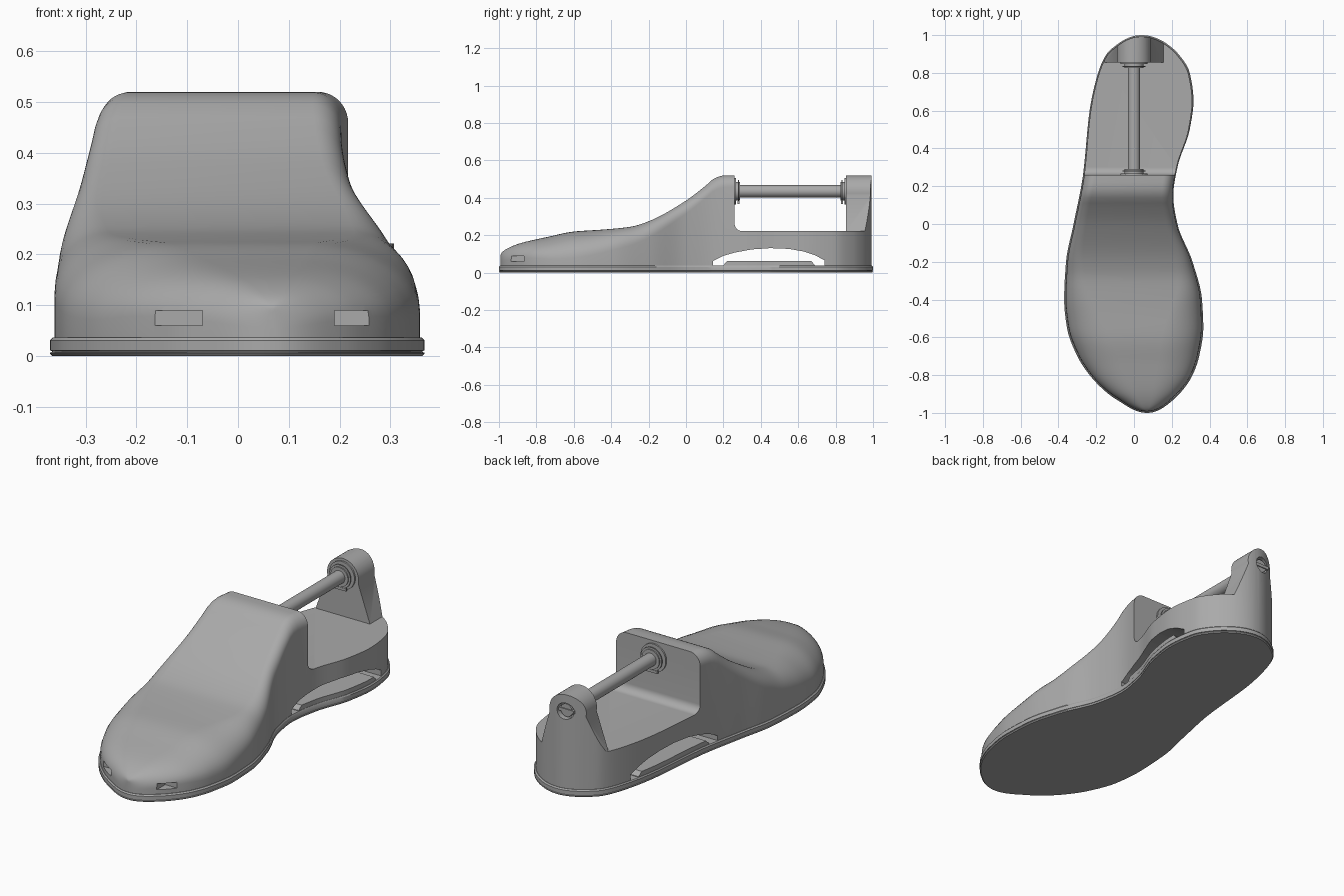
import bpy, bmesh, math

if "Cube" in bpy.data.objects:
    bpy.data.objects.remove(bpy.data.objects["Cube"], do_unlink=True)

# Single plain grey
grey = bpy.data.materials.new("plain_grey")
grey.use_nodes = True
colour = (0.4, 0.4, 0.4, 1)
grey.diffuse_color = colour
for node in grey.node_tree.nodes:
    if node.type == 'BSDF_PRINCIPLED':
        node.inputs["Base Color"].default_value = colour

# Position along the length -> value tables
LEFT = [(-1, .07), (-.95, -.06), (-.9, -.135), (-.8, -.235), (-.7, -.3), (-.55, -.355),
        (-.4, -.37), (-.2, -.36), (0, -.32), (.26, -.27), (.6, -.235), (.8, -.19),
        (.9, -.145), (.95, -.09), (1, .04)]
RIGHT = [(-1, .07), (-.95, .185), (-.9, .24), (-.8, .31), (-.7, .345), (-.55, .367),
         (-.4, .36), (-.2, .31), (0, .23), (.15, .208), (.3, .23), (.5, .295),
         (.65, .315), (.8, .295), (.9, .235), (.95, .18), (1, .04)]
HEIGHT = [(-1, .09), (-.97, .125), (-.9, .155), (-.75, .19), (-.6, .22), (-.45, .23),
          (-.3, .245), (-.2, .275), (0, .385), (.1, .46), (.16, .508), (.21, .52),
          (.4, .52), (1, .52)]
ROUND_X = [(-1, .85), (-.6, .6), (-.3, .3), (0, .22), (.3, .25), (.5, .01), (1, .01)]
ROUND_Z = [(-1, .04), (-.85, .09), (-.6, .14), (-.3, .1), (0, .07), (.3, .06), (.5, .003), (1, .003)]


def angle(y):
    return math.acos(max(-1, min(1, -y)))


def sample(table, t):
    """Smooth interpolation, parameterised by angle so the ends come out round."""
    ts = [angle(y) for y, v in table]
    vs = [v for y, v in table]
    n = len(ts)
    i = max(k for k in range(n - 1) if ts[k] <= t or k == 0)

    def slope(k):
        if k == 0 or k == n - 1:
            a, b = (0, 1) if k == 0 else (n - 2, n - 1)
            return (vs[b] - vs[a]) / (ts[b] - ts[a])
        d0 = (vs[k] - vs[k - 1]) / (ts[k] - ts[k - 1])
        d1 = (vs[k + 1] - vs[k]) / (ts[k + 1] - ts[k])
        return 0 if d0 * d1 <= 0 else 2 * d0 * d1 / (d0 + d1)

    h = ts[i + 1] - ts[i]
    u = (t - ts[i]) / h
    a = (1 + 2 * u) * (1 - u) ** 2
    b = u * (1 - u) ** 2
    c = u * u * (3 - 2 * u)
    d = u * u * (u - 1)
    return a * vs[i] + b * h * slope(i) + c * vs[i + 1] + d * h * slope(i + 1)


def make(name, bm, smooth=True):
    bmesh.ops.recalc_face_normals(bm, faces=bm.faces)
    mesh = bpy.data.meshes.new(name)
    bm.to_mesh(mesh)
    bm.free()
    mesh.materials.append(grey)
    ob = bpy.data.objects.new(name, mesh)
    bpy.context.collection.objects.link(ob)
    return ob


def activate(ob):
    bpy.ops.object.select_all(action='DESELECT')
    ob.select_set(True)
    bpy.context.view_layer.objects.active = ob


def soften(ob, degrees=30):
    activate(ob)
    bpy.ops.object.shade_smooth_by_angle(angle=math.radians(degrees))


def loft(name, rings):
    """Skin closed rings of equal length and cap both ends."""
    bm = bmesh.new()
    vr = [[bm.verts.new(p) for p in ring] for ring in rings]
    for r0, r1 in zip(vr, vr[1:]):
        for k in range(len(r0)):
            j = (k + 1) % len(r0)
            bm.faces.new((r0[k], r0[j], r1[j], r1[k]))
    bm.faces.new(vr[0])
    bm.faces.new(vr[-1])
    return make(name, bm)


def prism(name, profile, axis, start, end):
    """Extrude a profile: (y, z) pairs along x, or (x, z) pairs along y."""
    def place(p, d):
        return (d, p[0], p[1]) if axis == 'x' else (p[0], d, p[1])
    return loft(name, [[place(p, d) for p in profile] for d in (start, end)])


def circle(radius, z=0.435, sides=40):
    return [(radius * math.cos(math.tau * k / sides), z + radius * math.sin(math.tau * k / sides))
            for k in range(sides)]


def cut(ob, cutter):
    cutter.hide_render = True
    mod = ob.modifiers.new("cut", 'BOOLEAN')
    mod.operation = 'DIFFERENCE'
    mod.solver = 'EXACT'
    mod.object = cutter
    activate(ob)
    bpy.ops.object.modifier_apply(modifier=mod.name)
    bpy.data.objects.remove(cutter, do_unlink=True)


STATIONS = 110
thetas = [0.025 + (math.pi - 0.05) * k / STATIONS for k in range(STATIONS + 1)]

# Sole: outline rings with chamfers and a thin groove
outline = [(sample(LEFT, t), -math.cos(t)) for t in thetas]
outline += [(sample(RIGHT, t), -math.cos(t)) for t in reversed(thetas)]
sole_steps = [(.005, 0), (0, .005), (0, .007), (.004, .008), (.004, .010), (0, .011),
              (0, .031), (.006, .037)]
sole = loft("sole", [[(x * (1 - o / .36), y * (1 - o), z) for x, y in outline]
                     for o, z in sole_steps])
soften(sole)

# Body: rounded cross-sections from toe to heel
ARC = 10
sections = []
for t in thetas:
    y = -math.cos(t) * .992
    xl, xr = sample(LEFT, t) * .976, sample(RIGHT, t) * .976
    h, rz = sample(HEIGHT, t), sample(ROUND_Z, t)
    rx = sample(ROUND_X, t) * (xr - xl) / 2
    ring = [(xl, y, .03)]
    quarter = [math.pi / 2 * k / ARC for k in range(ARC + 1)]
    ring += [(xl + rx * (1 - math.cos(a)), y, h - rz * (1 - math.sin(a))) for a in quarter]
    ring += [(xr - rx * (1 - math.cos(a)), y, h - rz * (1 - math.sin(a))) for a in reversed(quarter)]
    ring.append((xr, y, .03))
    sections.append(ring)
body = loft("body", sections)

# Open bay over the heel, with a rounded front lower corner
bay = [(.26, .7), (.26, .262)]
bay += [(.30 - .04 * math.cos(a), .262 - .04 * math.sin(a))
        for a in [math.pi / 2 * k / 8 for k in range(1, 9)]]
bay += [(.855, .222), (.855, .7)]
cut(body, prism("bay_cutter", bay, 'x', -1, 1))

# Rear post: tapered sides and a round head
arch = [(-.155, .222)]
arch += [(-.09 * math.cos(a), .43 + .09 * math.sin(a))
         for a in [math.radians(-12 + 204 * k / 24) for k in range(25)]]
arch += [(.155, .222)]
cut(body, prism("post_cutter", [(-1, .222)] + arch + [(1, .222), (1, .7), (-1, .7)], 'y', .85, 1.2))

# Arched side opening with a raised sill left in it
window = [(.145, .02), (.145, .062), (.2, .09), (.26, .107), (.35, .124), (.45, .131),
          (.55, .127), (.63, .113), (.69, .093), (.74, .066), (.74, .02),
          (.69, .02), (.69, .04), (.67, .061), (.22, .061), (.2, .04), (.2, .02)]
cut(body, prism("window_cutter", window, 'x', -1, 1))

# Toe notches
for x0, x1 in ((-.18, -.07), (.19, .28)):
    notch = [(x0, .06), (x1, .06), (x1, .09), (x0, .09)]
    cut(body, prism("notch_cutter", notch, 'y', -1.2, -.865))

# Axle hole at the back of the post
cut(body, prism("hole_cutter", circle(.042), 'y', .955, 1.2))
soften(body)

# Axle and its retaining hardware at both ends
soften(prism("axle", circle(.033), 'y', .2, .975))
prism("axle_end_bar", [(-.045, .427), (.045, .427), (.045, .443), (-.045, .443)], 'y', .95, .98)
for label, wall, way in (("front", .26, 1), ("rear", .855, -1)):
    for part, r, near, far in (("flange", .072, -.01, .008), ("collar", .05, .005, .03),
                               ("clip", .06, .018, .024)):
        soften(prism(label + "_" + part, circle(r), 'y', wall + way * near, wall + way * far))
    lug = [(-.035, .368), (.035, .368), (.035, .382), (-.035, .382)]
    prism(label + "_clip_lug", lug, 'y', wall + way * .016, wall + way * .026)
